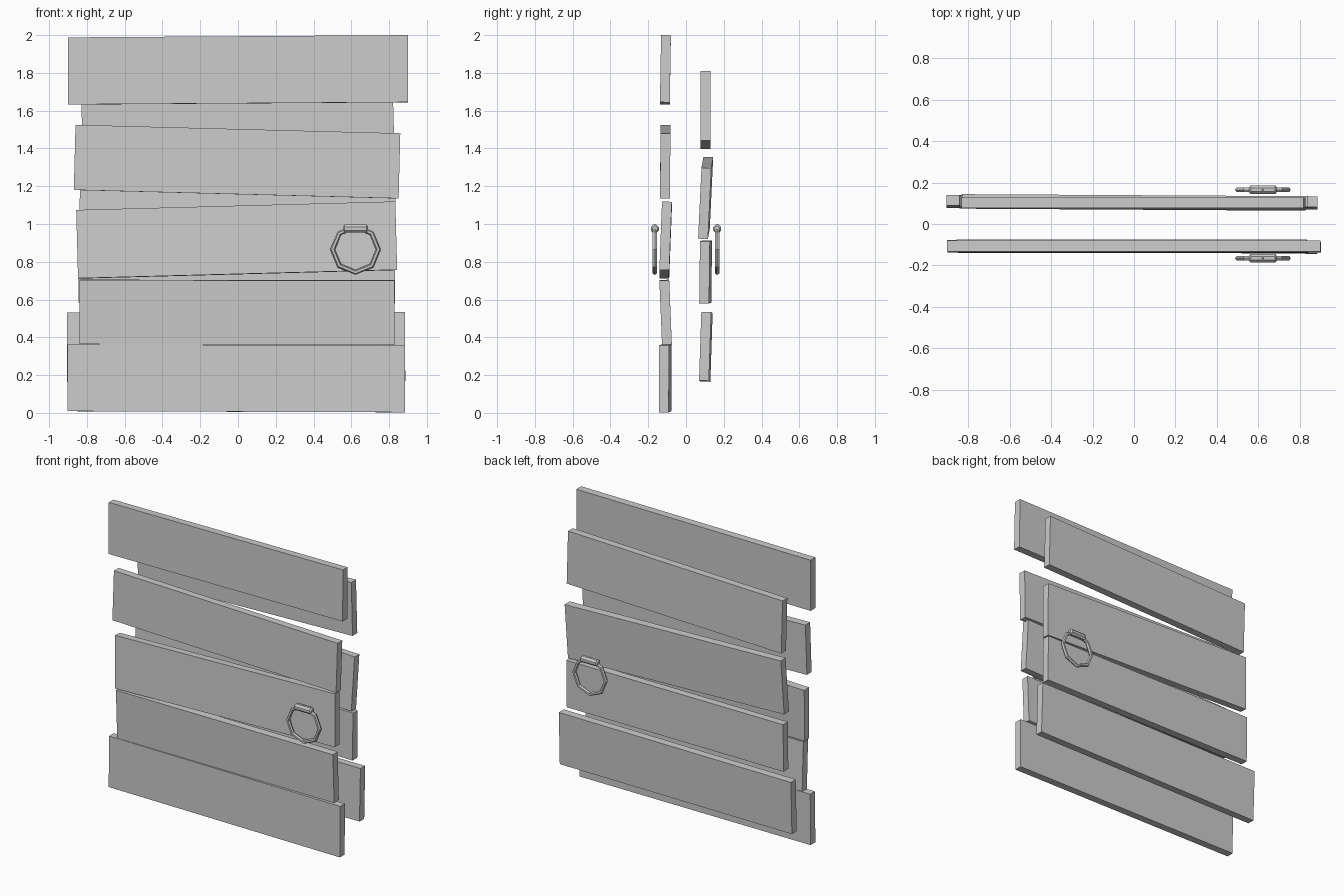
import bpy
from math import pi
from mathutils import Matrix

if "Cube" in bpy.data.objects:
    bpy.data.objects.remove(bpy.data.objects["Cube"])

THICK = 0.052


def finish(obj, name):
    obj.name = name
    obj.data.name = name
    return obj


# A plank: centre, length, height, then how far the right end rises,
# how far the top leans in y and how far the right end swings in y
def plank(name, x, y, z, length, height, rise=0, lean=0, swing=0):
    bpy.ops.mesh.primitive_cube_add(
        size=1, location=(x, y, z),
        rotation=(-lean / height, -rise / length, swing / length))
    obj = bpy.context.object
    obj.scale = (length, THICK, height)
    bpy.ops.object.transform_apply(location=False, rotation=False, scale=True)
    return finish(obj, name)


# Front layer of planks, top to bottom
front = [
    (0.000, -0.109, 1.816, 1.800, 0.355, 0.012, 0.006, 0.000),
    (-0.005, -0.110, 1.330, 1.720, 0.345, -0.045, 0.004, 0.000),
    (-0.007, -0.108, 0.915, 1.690, 0.362, 0.045, 0.014, 0.000),
    (-0.006, -0.108, 0.533, 1.668, 0.340, -0.003, -0.014, 0.000),
    (-0.009, -0.110, 0.183, 1.787, 0.354, -0.006, 0.002, -0.014),
]
# Back layer of planks, top to bottom
back = [
    (-0.003, 0.103, 1.604, 1.650, 0.368, 0.045, 0.000, 0.000),
    (-0.002, 0.104, 1.138, 1.670, 0.376, -0.058, 0.018, -0.010),
    (-0.006, 0.104, 0.746, 1.675, 0.328, -0.004, 0.004, -0.012),
    (-0.010, 0.105, 0.350, 1.790, 0.364, 0.005, 0.012, -0.008),
]
for i, p in enumerate(front):
    plank(f"front_plank_{i + 1}", *p)
for i, p in enumerate(back):
    plank(f"back_plank_{i + 1}", *p)

# Ring pull with its holding bar, on both faces of the door
for side, s in (("front", -1), ("back", 1)):
    y = s * 0.165
    bpy.ops.mesh.primitive_torus_add(
        major_segments=8, minor_segments=6, major_radius=0.121,
        minor_radius=0.013, location=(0.622, y, 0.865), rotation=(pi / 2, 0, 0))
    finish(bpy.context.object, side + "_ring")

    bpy.ops.mesh.primitive_cylinder_add(
        vertices=8, radius=0.023, depth=0.132,
        location=(0.622, y, 0.975), rotation=(0, pi / 2, 0))
    bar = finish(bpy.context.object, side + "_ring_bar")
    bar.data.transform(Matrix.Rotation(pi / 8, 4, 'Z'))
    bev = bar.modifiers.new("end_chamfer", 'BEVEL')
    bev.width = 0.008
    bev.segments = 1
    bev.limit_method = 'ANGLE'
    bev.angle_limit = 1.0
